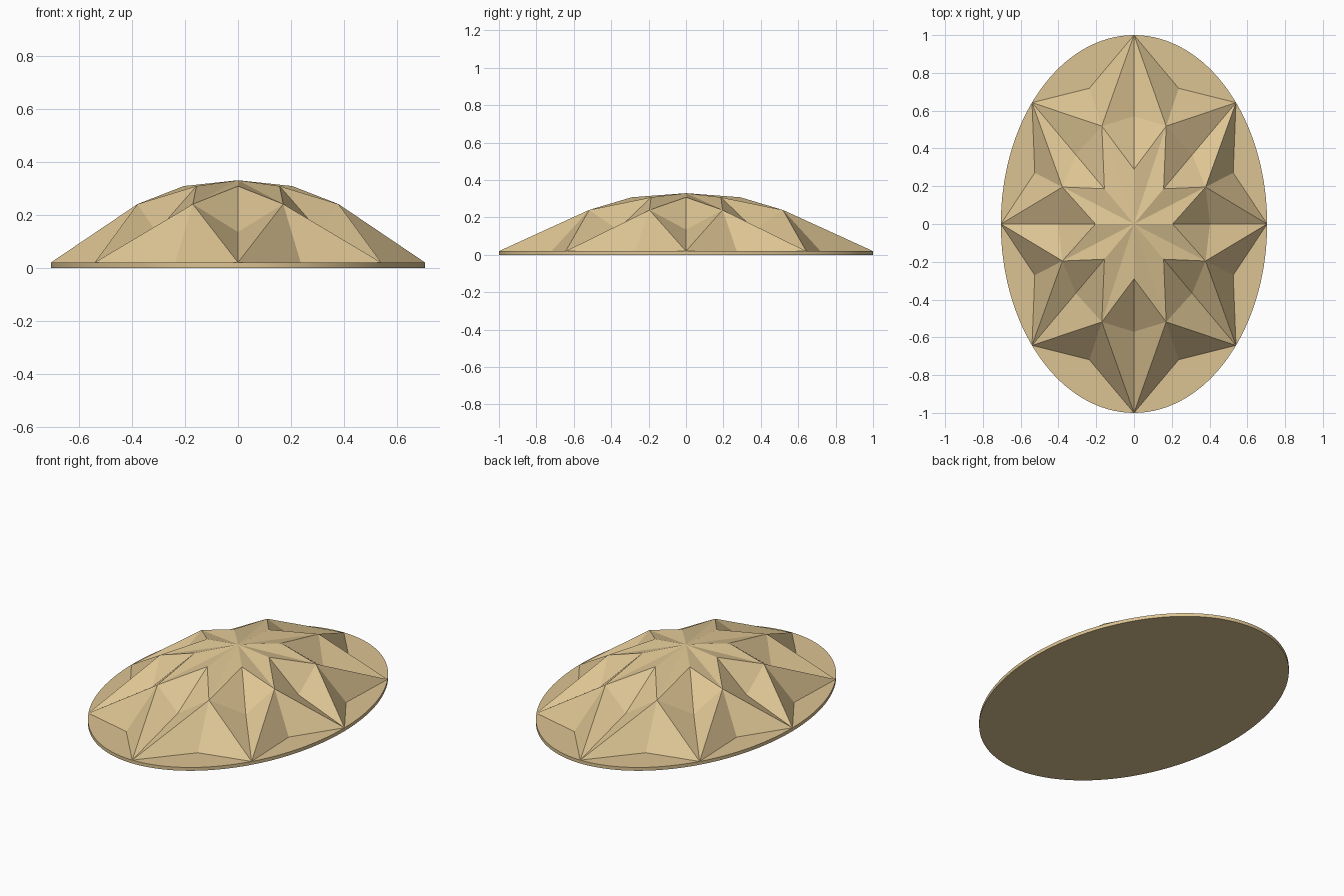
import bpy, bmesh, math

if "Cube" in bpy.data.objects:
    bpy.data.objects.remove(bpy.data.objects["Cube"], do_unlink=True)

HALF_WIDTH = 0.705
PLATE = 0.02

sand = bpy.data.materials.new("warm sand")
sand.use_nodes = True
colour = (0.72, 0.55, 0.29, 1)
sand.diffuse_color = colour
sand.node_tree.nodes["Principled BSDF"].inputs["Base Color"].default_value = colour


def oval_point(radius, degrees, z):
    """Point on a scaled copy of the oval rim."""
    a = math.radians(degrees)
    return (HALF_WIDTH * radius * math.cos(a), radius * math.sin(a), z)


# Thin oval base plate
bpy.ops.mesh.primitive_cylinder_add(vertices=128, radius=1, depth=PLATE,
                                    location=(0, 0, PLATE / 2))
plate = bpy.context.object
plate.name = "oval_base_plate"
plate.scale = (HALF_WIDTH, 1, 1)
bpy.ops.object.transform_apply(location=False, rotation=False, scale=True)
bpy.ops.object.shade_smooth_by_angle(angle=math.radians(30))
plate.data.materials.append(sand)

# Faceted eight-pointed star dome
tips = [0, 40, 90, 140, 180, 220, 270, 320]
bm = bmesh.new()
centre = bm.verts.new((0, 0, 0.33))
spokes = []
for angle in tips:
    profile = [(0.29, 0.308), (0.57, 0.135), (1, PLATE)]
    spokes.append([centre] + [bm.verts.new(oval_point(r, angle, z)) for r, z in profile])

for i, angle in enumerate(tips):
    j = (i + 1) % len(tips)
    following = tips[j] if j else 360
    middle = (angle + following) / 2
    peak = bm.verts.new(oval_point(0.572, middle, 0.24))
    notch = bm.verts.new(oval_point(0.793, middle, PLATE))
    for spoke in (spokes[i], spokes[j]):
        chain = spoke + [notch]
        for a, b in zip(chain, chain[1:]):
            bm.faces.new((a, b, peak))

bm.normal_update()
for face in bm.faces:
    if face.normal.z < 0:
        face.normal_flip()

mesh = bpy.data.meshes.new("faceted_star_dome")
bm.to_mesh(mesh)
bm.free()
mesh.materials.append(sand)
dome = bpy.data.objects.new("faceted_star_dome", mesh)
bpy.context.collection.objects.link(dome)
